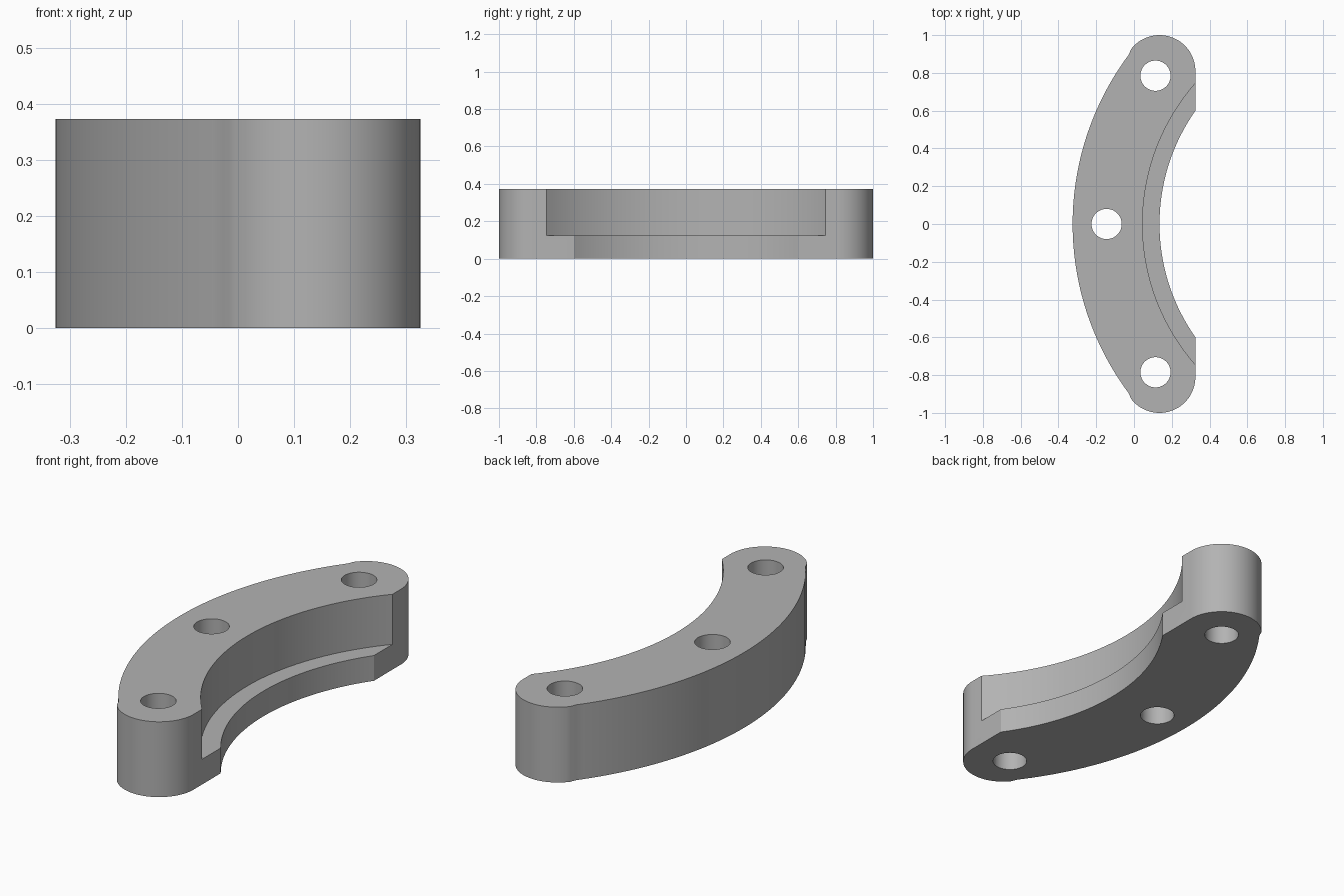
import bpy
import bmesh
from math import cos, sin, pi, sqrt, asin, atan2

if "Cube" in bpy.data.objects:
    bpy.data.objects.remove(bpy.data.objects["Cube"], do_unlink=True)

HEIGHT, LEDGE_Z, EDGE_X = 0.373, 0.125, 0.325
ARC_X = 1.175                                   # shared centre of all big arcs
R_OUTER, R_REBATE, R_INNER, R_BOLT = 1.5, 1.13, 1.04, 1.32
CAP_X, CAP_Y, CAP_R = 0.135, 0.81, 0.19
HOLE_R = 0.08

grey = bpy.data.materials.new("Plain grey")
grey.use_nodes = True
colour = (0.45, 0.45, 0.45, 1)
grey.diffuse_color = colour
grey.node_tree.nodes["Principled BSDF"].inputs["Base Color"].default_value = colour


def arc(cx, cy, r, start, end, steps):
    """Points along a circular arc, both ends included."""
    angles = [start + (end - start) * i / steps for i in range(steps + 1)]
    return [(cx + r * cos(a), cy + r * sin(a)) for a in angles]


def prism(name, outline, z0, z1):
    """Extrude a closed outline between two heights."""
    bm = bmesh.new()
    face = bm.faces.new([bm.verts.new((x, y, z0)) for x, y in outline])
    new = bmesh.ops.extrude_face_region(bm, geom=[face])["geom"]
    verts = [v for v in new if isinstance(v, bmesh.types.BMVert)]
    bmesh.ops.translate(bm, verts=verts, vec=(0, 0, z1 - z0))
    bmesh.ops.recalc_face_normals(bm, faces=bm.faces)
    mesh = bpy.data.meshes.new(name)
    bm.to_mesh(mesh)
    bm.free()
    mesh.materials.append(grey)
    obj = bpy.data.objects.new(name, mesh)
    bpy.context.collection.objects.link(obj)
    return obj


def cut(target, cutter):
    """Subtract the cutter and throw it away."""
    cutter.hide_render = True
    mod = target.modifiers.new("Cut", "BOOLEAN")
    mod.operation, mod.solver, mod.object = "DIFFERENCE", "EXACT", cutter
    bpy.context.view_layer.objects.active = target
    bpy.ops.object.modifier_apply(modifier=mod.name)
    bpy.data.objects.remove(cutter, do_unlink=True)


# Curved body: rounded ends, outer arc, inner arc
tangent = atan2(CAP_Y, CAP_X - ARC_X)
inner = asin(sqrt(R_INNER ** 2 - (ARC_X - EDGE_X) ** 2) / R_INNER)
outline = arc(CAP_X, CAP_Y, CAP_R, 0, tangent, 32)
outline += arc(ARC_X, 0, R_OUTER, tangent, 2 * pi - tangent, 64)[1:-1]
outline += arc(CAP_X, -CAP_Y, CAP_R, -tangent, 0, 32)
outline += arc(ARC_X, 0, R_INNER, pi + inner, pi - inner, 64)
body = prism("curved_bracket", outline, 0, HEIGHT)

# Stepped ledge along the inner arc
cut(body, prism("ledge_cutter", arc(ARC_X, 0, R_REBATE, 0, 2 * pi, 192)[:-1],
                LEDGE_Z, HEIGHT + 0.1))

# Three bolt holes on a common radius
spread = asin(0.785 / R_BOLT)
for a in (-spread, 0, spread):
    x, y = ARC_X - R_BOLT * cos(a), R_BOLT * sin(a)
    cut(body, prism("hole_cutter", arc(x, y, HOLE_R, 0, 2 * pi, 48)[:-1],
                    -0.1, HEIGHT + 0.1))

# Smooth curved walls, crisp edges
bpy.ops.object.select_all(action="DESELECT")
body.select_set(True)
bpy.context.view_layer.objects.active = body
bpy.ops.object.shade_smooth_by_angle(angle=pi / 6)
